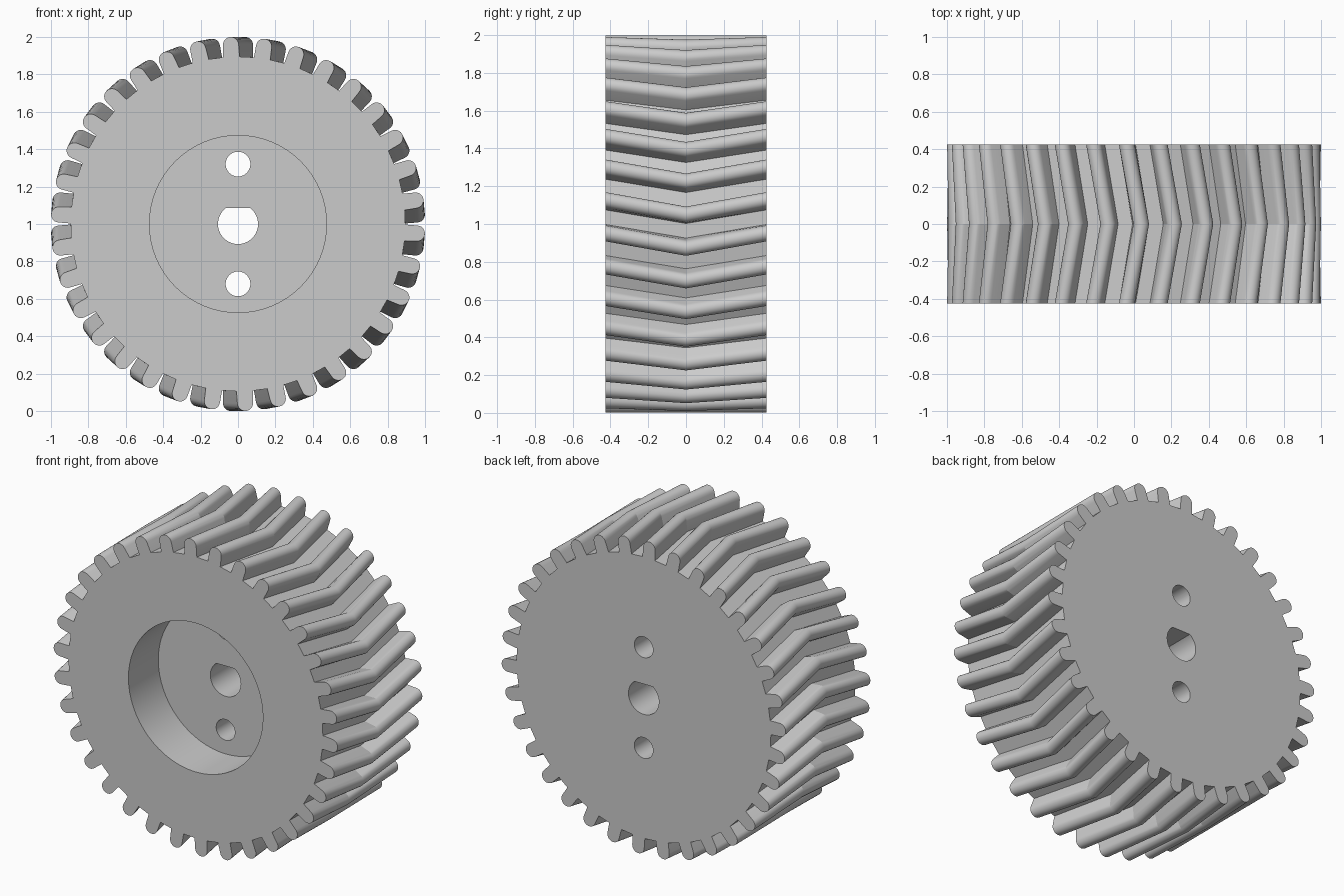
import bpy, bmesh, math

if "Cube" in bpy.data.objects:
    bpy.data.objects.remove(bpy.data.objects["Cube"], do_unlink=True)

TEETH = 34
HALF_DEPTH = 0.425
ROOT_R, TIP_R = 0.893, 1.0
TOOTH_HALF = 0.042
SWEEP = math.radians(2.3)
RECESS_DEPTH = 0.30
ARC_STEPS = 12

grey = bpy.data.materials.new("light_grey")
grey.use_nodes = True
colour = (0.6, 0.6, 0.6, 1)
grey.diffuse_color = colour
grey.node_tree.nodes["Principled BSDF"].inputs["Base Color"].default_value = colour


def loft(name, sections):
    """Solid through (y, [(x, z), ...]) sections of equal point count."""
    bm = bmesh.new()
    rings = [[bm.verts.new((x, y, z + 1)) for x, z in pts] for y, pts in sections]
    n = len(rings[0])
    for a, b in zip(rings, rings[1:]):
        for i in range(n):
            j = (i + 1) % n
            bm.faces.new((a[i], a[j], b[j], b[i]))
    bm.faces.new(rings[0])
    bm.faces.new(rings[-1])
    bmesh.ops.recalc_face_normals(bm, faces=bm.faces)
    mesh = bpy.data.meshes.new(name)
    bm.to_mesh(mesh)
    bm.free()
    mesh.materials.append(grey)
    obj = bpy.data.objects.new(name, mesh)
    bpy.context.collection.objects.link(obj)
    return obj


def wheel_outline(turn):
    """Round-tipped teeth around the rim, turned clockwise from the top."""
    centre = TIP_R - TOOTH_HALF
    tooth = [(-TOOTH_HALF - 0.002, ROOT_R)]
    for i in range(ARC_STEPS + 1):
        a = math.pi * (1 - i / ARC_STEPS)
        tooth.append((TOOTH_HALF * math.cos(a), centre + TOOTH_HALF * math.sin(a)))
    tooth.append((TOOTH_HALF + 0.002, ROOT_R))
    points = []
    for k in range(TEETH):
        a = turn + math.tau * k / TEETH
        c, s = math.cos(a), math.sin(a)
        points += [(t * c + r * s, r * c - t * s) for t, r in tooth]
    return points


def circle(radius, z=0, start=0, sweep=math.tau, steps=64):
    return [(radius * math.cos(start + sweep * i / steps),
             z + radius * math.sin(start + sweep * i / steps)) for i in range(steps)]


def cut(target, name, points, y0, y1):
    """Subtract a straight prism along y, then discard it."""
    cutter = loft(name, [(y0, points), (y1, points)])
    cutter.hide_render = True
    mod = target.modifiers.new(name, "BOOLEAN")
    mod.operation, mod.solver, mod.object = "DIFFERENCE", "EXACT", cutter
    bpy.context.view_layer.objects.active = target
    bpy.ops.object.modifier_apply(modifier=mod.name)
    bpy.data.objects.remove(cutter, do_unlink=True)


# Herringbone wheel body
edge, middle = wheel_outline(-SWEEP), wheel_outline(SWEEP)
wheel = loft("herringbone_wheel", [(-HALF_DEPTH, edge), (0, middle), (HALF_DEPTH, edge)])

# Round recess in the front
cut(wheel, "recess_cutter", circle(0.473), -0.6, -HALF_DEPTH + RECESS_DEPTH)

# Shaft hole with a flat on its upper side
bore, flat = 0.107, 0.086
a = math.asin(flat / bore)
end = (-bore * math.cos(a), flat)
shaft = circle(bore, 0, a, -(math.pi + 2 * a)) + [end]
cut(wheel, "shaft_cutter", shaft, -0.3, 0.6)

# Bolt holes above and below the shaft
for side, z in (("upper", 0.32), ("lower", -0.32)):
    cut(wheel, side + "_bolt_cutter", circle(0.066, z), -0.3, 0.6)

# Smooth tooth tips and bores, crisp chevron creases
bpy.ops.object.select_all(action="DESELECT")
wheel.select_set(True)
bpy.context.view_layer.objects.active = wheel
bpy.ops.object.shade_smooth_by_angle(angle=math.radians(17))
